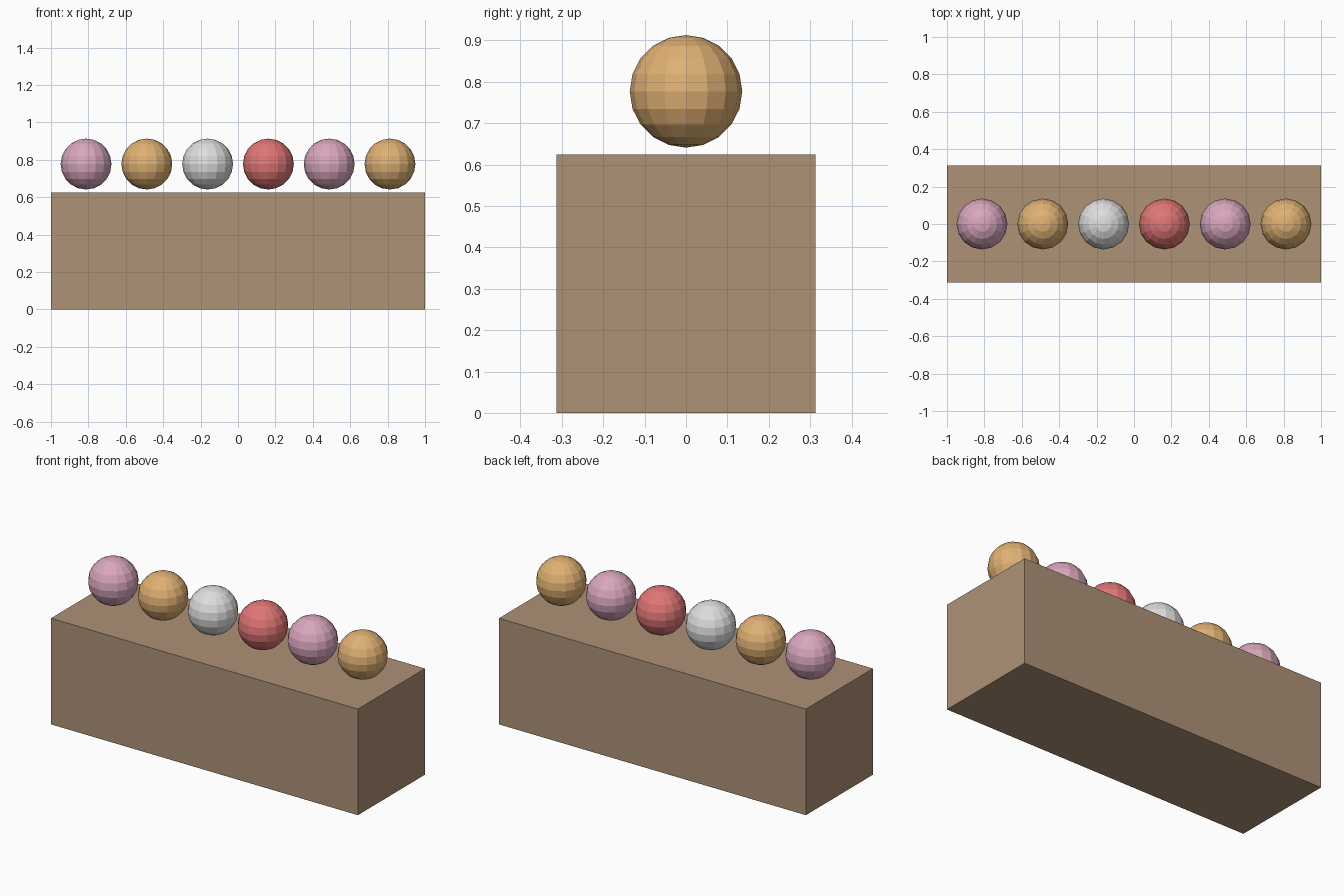
import bpy

if "Cube" in bpy.data.objects:
    bpy.data.objects.remove(bpy.data.objects["Cube"])


def material(name, rgb):
    """Flat colour given as 0-255 sRGB, stored as linear."""
    mat = bpy.data.materials.new(name)
    lin = [(c / 255 / 12.92) if c < 10 else ((c / 255 + 0.055) / 1.055) ** 2.4 for c in rgb]
    mat.diffuse_color = (*lin, 1.0)
    mat.use_nodes = True
    mat.node_tree.nodes["Principled BSDF"].inputs["Base Color"].default_value = mat.diffuse_color
    return mat


brown = material("brown", (174, 146, 119))
pink = material("pink", (218, 167, 190))
gold = material("gold", (224, 177, 116))
silver = material("silver", (222, 222, 222))
red = material("red", (224, 118, 118))

# Long box base
L, W = 2.0, 0.625
bpy.ops.mesh.primitive_cube_add(size=1, location=(0, 0, W / 2))
base = bpy.context.object
base.name = "base_block"
base.dimensions = (L, W, W)
bpy.ops.object.transform_apply(location=False, rotation=False, scale=True)
base.data.materials.append(brown)

# Row of faceted balls hovering just above the base
SPACING, RADIUS, HEIGHT = 0.325, 0.136, 0.777
for i, mat in enumerate((pink, gold, silver, red, pink, gold)):
    bpy.ops.mesh.primitive_uv_sphere_add(
        segments=16, ring_count=10, radius=RADIUS,
        location=((i - 2.5) * SPACING, 0, HEIGHT))
    ball = bpy.context.object
    ball.name = f"ball_{i + 1}"
    ball.data.materials.append(mat)
